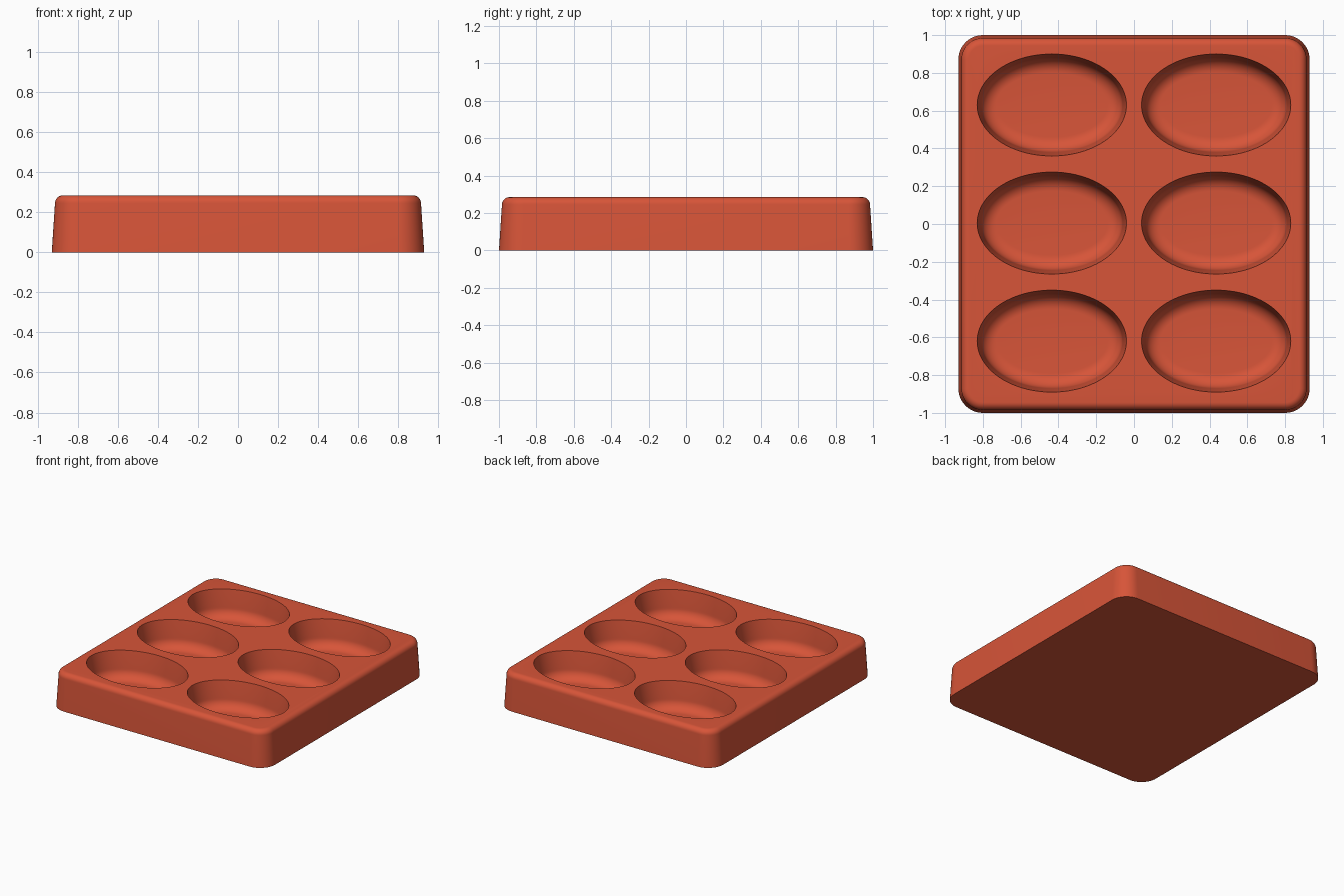
import bpy
import bmesh
from math import sin, cos, pi, radians

cube = bpy.data.objects.get("Cube")
if cube:
    bpy.data.objects.remove(cube, do_unlink=True)

HEIGHT = 0.285
POCKET_DEPTH = 0.21

clay = bpy.data.materials.new("terracotta red")
clay.use_nodes = True
colour = (0.68, 0.09, 0.04, 1)
clay.diffuse_color = colour
clay.node_tree.nodes["Principled BSDF"].inputs["Base Color"].default_value = colour


def rounded_rect(hx, hy, r, steps=12):
    """Outline of a rectangle with round corners."""
    pts = []
    for q, (sx, sy) in enumerate([(1, 1), (-1, 1), (-1, -1), (1, -1)]):
        for i in range(steps + 1):
            a = (q + i / steps) * pi / 2
            pts.append((sx * (hx - r) + r * cos(a), sy * (hy - r) + r * sin(a)))
    return pts


def ellipse(rx, ry, n=96):
    return [(rx * cos(2 * pi * i / n), ry * sin(2 * pi * i / n)) for i in range(n)]


def loft(name, sections, centre=(0, 0)):
    """Closed solid through a stack of (outline, z) sections."""
    bm = bmesh.new()
    rings = [[bm.verts.new((x + centre[0], y + centre[1], z)) for x, y in outline]
             for outline, z in sections]
    for low, high in zip(rings, rings[1:]):
        for i in range(len(low)):
            j = (i + 1) % len(low)
            bm.faces.new((low[i], low[j], high[j], high[i]))
    bm.faces.new(rings[0][::-1])
    bm.faces.new(rings[-1])
    bmesh.ops.recalc_face_normals(bm, faces=bm.faces)
    mesh = bpy.data.meshes.new(name)
    bm.to_mesh(mesh)
    bm.free()
    mesh.materials.append(clay)
    obj = bpy.data.objects.new(name, mesh)
    bpy.context.collection.objects.link(obj)
    return obj


# Tapered tray block with a rounded top edge
edge, taper = 0.04, 0.016
insets = [(0, 0)]
for i in range(9):
    a = i / 8 * pi / 2
    insets.append((taper + edge * (1 - cos(a)), HEIGHT - edge + edge * sin(a)))
tray = loft("mould_tray", [(rounded_rect(0.93 - d, 1 - d, 0.13 - d), z) for d, z in insets])

# Oval pocket profile: flat floor, rounded foot, slightly sloping wall
floor, foot, slope = HEIGHT - POCKET_DEPTH, 0.08, 0.02
profile = []
for i in range(11):
    a = i / 10 * pi / 2
    profile.append((slope + foot * (1 - sin(a)), floor + foot * (1 - cos(a))))
profile += [(0, HEIGHT), (0, HEIGHT + 0.1)]

# Six pockets cut into the top
for x in (-0.435, 0.435):
    for y in (-0.62, 0.005, 0.63):
        cutter = loft("pocket_cutter",
                      [(ellipse(0.395 - d, 0.27 - d), z) for d, z in profile], (x, y))
        cutter.hide_render = True
        cut = tray.modifiers.new("pocket", 'BOOLEAN')
        cut.operation = 'DIFFERENCE'
        cut.solver = 'EXACT'
        cut.object = cutter
        bpy.ops.object.select_all(action='DESELECT')
        tray.select_set(True)
        bpy.context.view_layer.objects.active = tray
        bpy.ops.object.modifier_apply(modifier=cut.name)
        bpy.data.objects.remove(cutter, do_unlink=True)

bpy.ops.object.shade_smooth_by_angle(angle=radians(35))
